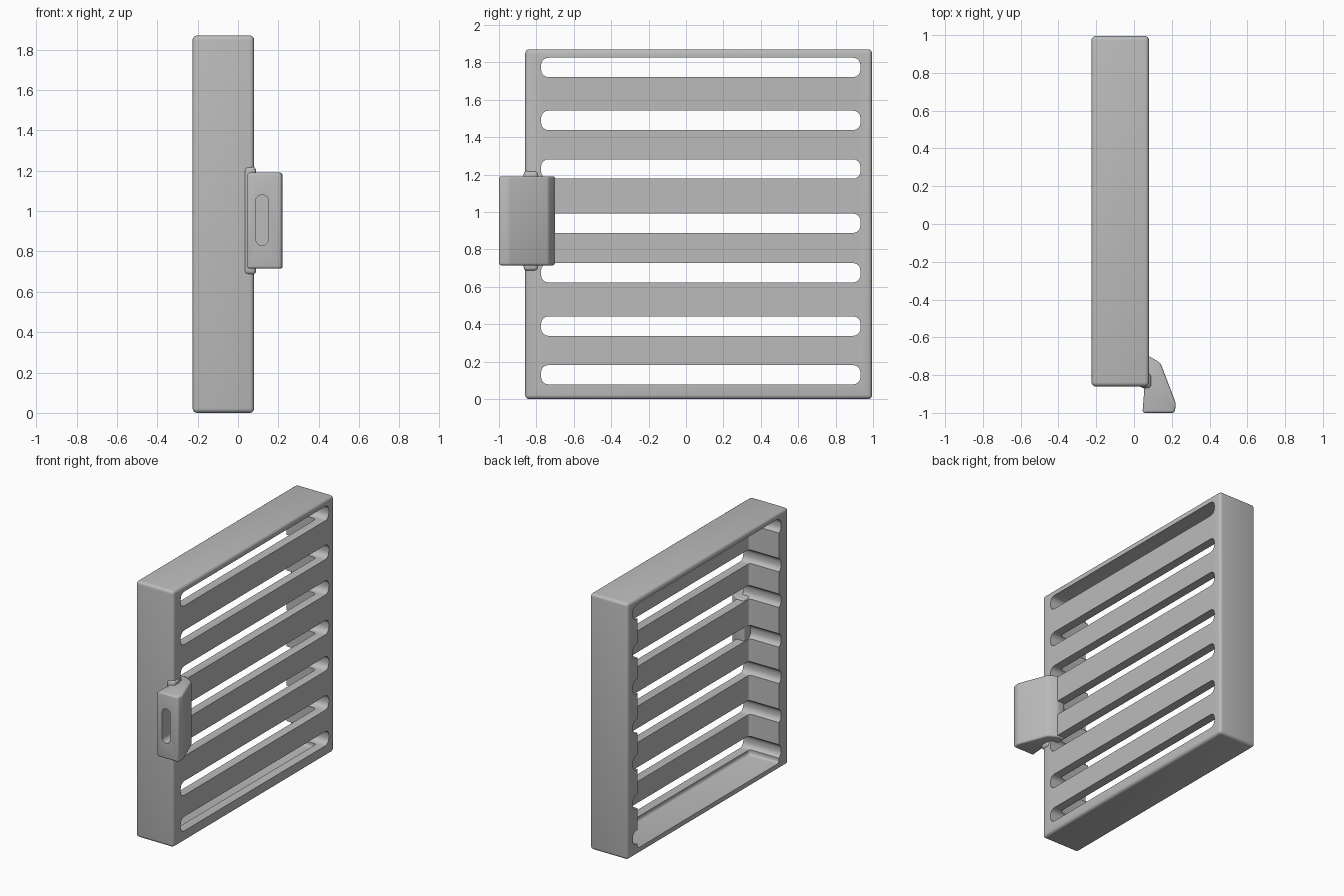
import bpy, bmesh

cube = bpy.data.objects.get("Cube")
if cube:
    bpy.data.objects.remove(cube, do_unlink=True)

# Single grey plastic
grey = bpy.data.materials.new("grey plastic")
grey.use_nodes = True
colour = (0.5, 0.5, 0.5, 1)
grey.diffuse_color = colour
grey.node_tree.nodes["Principled BSDF"].inputs["Base Color"].default_value = colour


def add_object(name, bm):
    bmesh.ops.recalc_face_normals(bm, faces=bm.faces[:])
    mesh = bpy.data.meshes.new(name)
    bm.to_mesh(mesh)
    bm.free()
    mesh.materials.append(grey)
    ob = bpy.data.objects.new(name, mesh)
    bpy.context.collection.objects.link(ob)
    return ob


def box(name, low, high, radius=0, axis=None, segments=4):
    """Box between two corners; rounds all edges, or only those along axis."""
    bm = bmesh.new()
    bmesh.ops.create_cube(bm, size=1)
    for v in bm.verts:
        for i in range(3):
            v.co[i] = low[i] + (v.co[i] + 0.5) * (high[i] - low[i])
    if radius:
        edges = [e for e in bm.edges if axis is None
                 or abs((e.verts[0].co - e.verts[1].co)[axis]) > 1e-4]
        bmesh.ops.bevel(bm, geom=edges, offset=radius, segments=segments,
                        profile=0.5, affect='EDGES')
    return add_object(name, bm)


def prism(name, outline, z0, z1, radius):
    """Extrude an x-y outline upward and round its edges."""
    bm = bmesh.new()
    face = bm.faces.new([bm.verts.new((x, y, z0)) for x, y in outline])
    top = bmesh.ops.extrude_face_region(bm, geom=[face])["geom"]
    for v in top:
        if isinstance(v, bmesh.types.BMVert):
            v.co.z = z1
    bmesh.ops.recalc_face_normals(bm, faces=bm.faces[:])
    bmesh.ops.bevel(bm, geom=bm.edges[:], offset=radius, segments=3,
                    profile=0.5, affect='EDGES')
    return add_object(name, bm)


def activate(ob):
    bpy.ops.object.select_all(action='DESELECT')
    ob.select_set(True)
    bpy.context.view_layer.objects.active = ob


def cut(ob, cutter):
    cutter.hide_render = True
    mod = ob.modifiers.new("cut", 'BOOLEAN')
    mod.operation = 'DIFFERENCE'
    mod.solver = 'EXACT'
    mod.object = cutter
    activate(ob)
    bpy.ops.object.modifier_apply(modifier=mod.name)
    bpy.data.objects.remove(cutter, do_unlink=True)


# Shallow tray, open toward -x
frame = box("slotted_frame", (-0.225, -0.86, 0), (0.08, 0.995, 1.87), 0.022)
cut(frame, box("pocket_cutter", (-0.4, -0.75, 0.045), (0.015, 0.88, 1.83), 0.02))

# Seven rounded slots that also groove the end walls
for z in (0.13, 0.39, 0.675, 0.94, 1.23, 1.49, 1.773):
    cut(frame, box("slot_cutter", (-0.4, -0.775, z - 0.052), (0.3, 0.933, z + 0.052),
                   0.04, axis=0))

# Wedge-shaped latch handle on the slotted side
wedge = [(0.045, -1), (0.215, -1), (0.222, -0.95), (0.14, -0.735),
         (0.08, -0.7), (0.02, -0.7), (0.02, -0.84), (0.055, -0.87)]
handle = prism("latch_handle", wedge, 0.715, 1.19, 0.012)
cut(handle, box("grip_cutter", (0.088, -1.1, 0.83), (0.152, -0.86, 1.08), 0.03, axis=1))

# Small flared foot where the handle meets the frame
foot = box("handle_foot", (0.03, -0.868, 0.685), (0.09, -0.79, 1.22), 0.02)

for ob in (frame, handle, foot):
    activate(ob)
    bpy.ops.object.shade_smooth_by_angle(angle=0.6)
